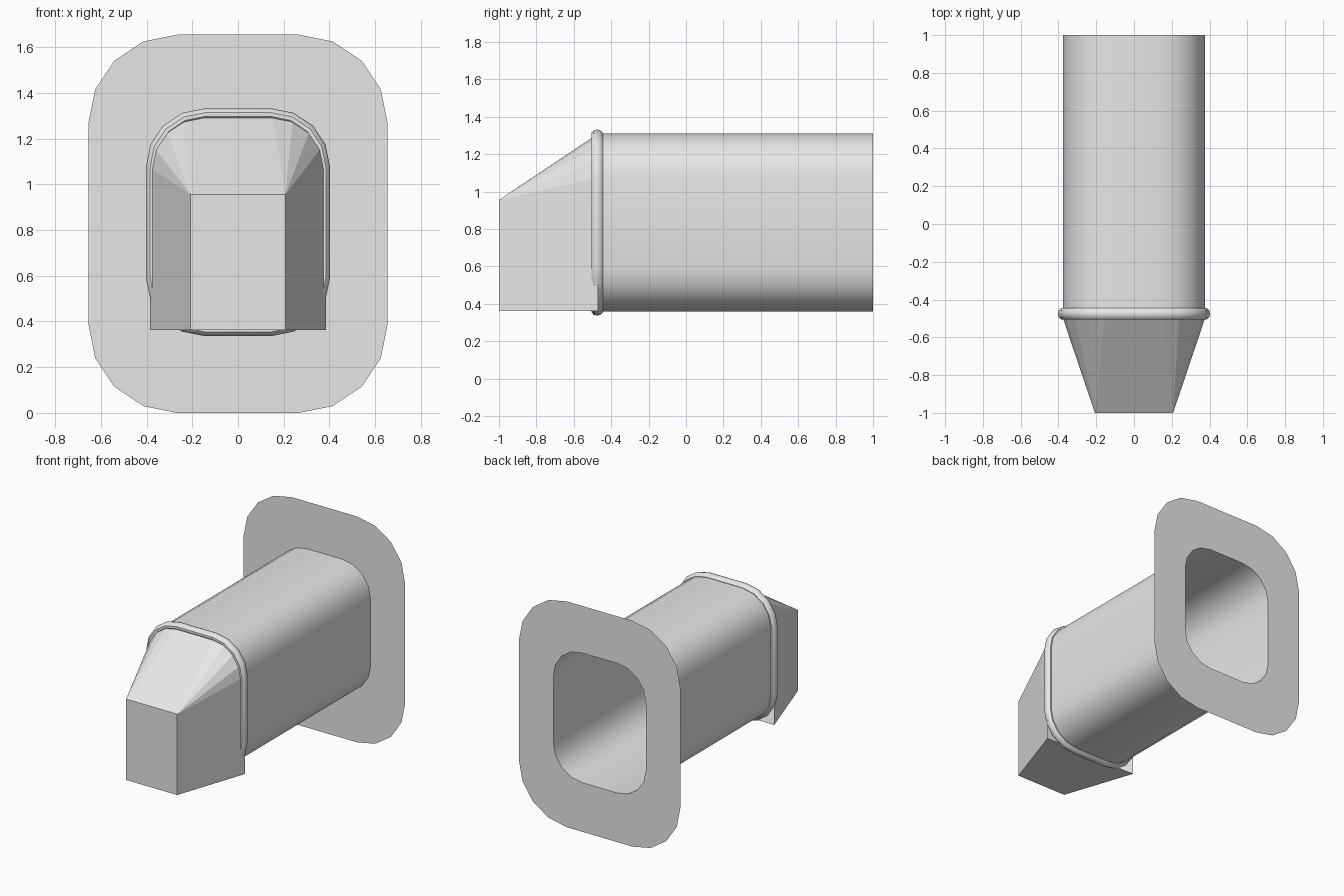
import bpy, bmesh, math

if "Cube" in bpy.data.objects:
    bpy.data.objects.remove(bpy.data.objects["Cube"])

metal = bpy.data.materials.new("light_grey_metal")
metal.diffuse_color = (0.8, 0.8, 0.8, 1)
metal.use_nodes = True
metal.node_tree.nodes["Principled BSDF"].inputs["Base Color"].default_value = metal.diffuse_color


def rounded(hx, z0, z1, r, y, n=4):
    """Counter-clockwise rounded rectangle in the xz plane."""
    pts = []
    for k, (cx, cz) in enumerate([(hx - r, z1 - r), (r - hx, z1 - r),
                                  (r - hx, z0 + r), (hx - r, z0 + r)]):
        for i in range(n + 1):
            a = math.pi / 2 * (k + i / n)
            pts.append((cx + r * math.cos(a), y, cz + r * math.sin(a)))
    return pts


def loft(name, sections, closed=False, cap=False, smooth=False, solid=False):
    """Join matching closed loops with faces."""
    bm = bmesh.new()
    loops = [[bm.verts.new(p) for p in s] for s in sections]
    n = len(loops[0])
    for j in range(len(loops) if closed else len(loops) - 1):
        a, b = loops[j], loops[(j + 1) % len(loops)]
        for i in range(n):
            k = (i + 1) % n
            bm.faces.new((a[i], b[i], b[k], a[k]))
    if cap:
        bm.faces.new(loops[0])
    bmesh.ops.remove_doubles(bm, verts=bm.verts, dist=1e-5)
    if not solid:
        bmesh.ops.recalc_face_normals(bm, faces=bm.faces)
    me = bpy.data.meshes.new(name)
    bm.to_mesh(me)
    bm.free()
    ob = bpy.data.objects.new(name, me)
    bpy.context.collection.objects.link(ob)
    me.materials.append(metal)
    if smooth:
        bpy.ops.object.select_all(action='DESELECT')
        ob.select_set(True)
        bpy.context.view_layer.objects.active = ob
        bpy.ops.object.shade_smooth_by_angle(angle=math.radians(40))
    return ob


# Duct tube, open at both ends
loft("duct_tube", [rounded(0.375, 0.36, 1.31, 0.23, y) for y in (-0.475, 1)],
     smooth=True)

# Flat wall flange around the back opening
loft("wall_flange", [rounded(0.655, 0, 1.655, 0.39, 1),
                     rounded(0.375, 0.36, 1.31, 0.23, 1)])

# Rounded bead around the front of the tube
bead = []
for i in range(10):
    a = 2 * math.pi * i / 10
    d = 0.027 * math.cos(a)
    bead.append(rounded(0.376 + d, 0.363 - d, 1.305 + d, 0.23 + d,
                        -0.475 + 0.032 * math.sin(a)))
loft("bead_ring", bead, closed=True, smooth=True)

# Tapered hood: arched at the back, square at the front, flat underneath
zb = 0.362
arch = rounded(0.386, 0.36, 1.31, 0.235, -0.47)[:10]
back = [(0.386, -0.47, zb)] + arch + [(-0.386, -0.47, zb)]
front = [(math.copysign(0.207, x), -1, zb if z == zb else 0.955)
         for x, y, z in back]
loft("hood", [front, back], cap=True)
